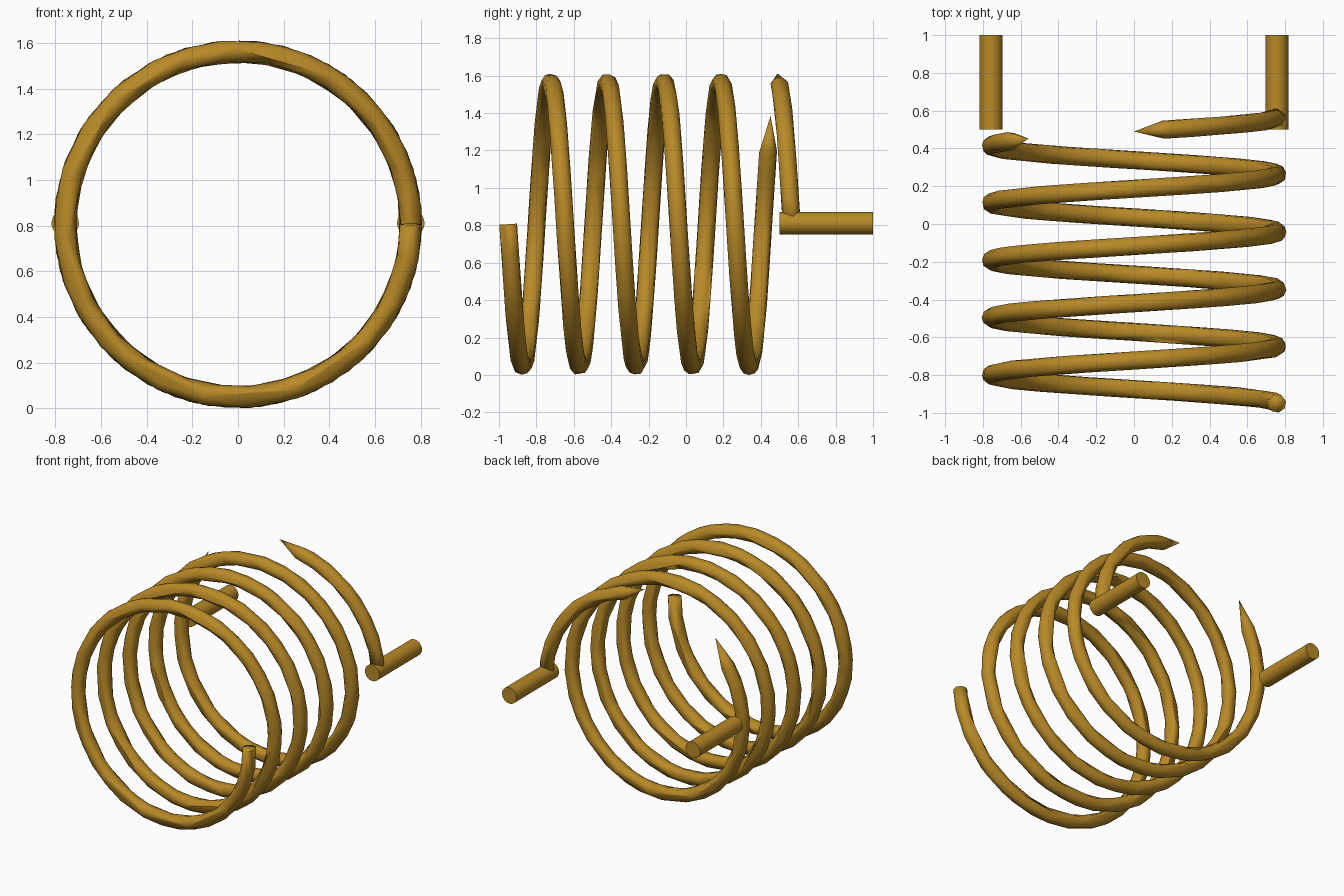
import bpy
import bmesh
from math import sin, cos, pi, radians, ceil
from mathutils import Vector

if "Cube" in bpy.data.objects:
    bpy.data.objects.remove(bpy.data.objects["Cube"], do_unlink=True)

COIL_R, WIRE_R, PITCH = 0.757, 0.048, 0.303
START_Y, AXIS_Z = -0.95, 0.806
SIDES, STEPS = 16, 48

brass = bpy.data.materials.new("brass")
brass.use_nodes = True
brass.diffuse_color = (0.48, 0.25, 0.02, 1)
brass.node_tree.nodes["Principled BSDF"].inputs["Base Color"].default_value = brass.diffuse_color


def helix(turn, radius=COIL_R):
    a = turn * 2 * pi
    return Vector((radius * cos(a), START_Y + PITCH * turn, AXIS_Z - radius * sin(a)))


def finish(obj):
    obj.data.materials.append(brass)
    bpy.ops.object.select_all(action='DESELECT')
    obj.select_set(True)
    bpy.context.view_layer.objects.active = obj
    bpy.ops.object.shade_smooth_by_angle(angle=radians(30))


def wire(name, first, last, tip_from, tip_to):
    """Coiled wire from turn first to last, with a spike from tip_from to tip_to."""
    bm = bmesh.new()
    count = ceil(abs(last - first) * STEPS)
    rings = []
    for i in range(count + 1):
        t = first + (last - first) * i / count
        out = Vector((cos(t * 2 * pi), 0, -sin(t * 2 * pi)))
        tangent = (helix(t + 0.001) - helix(t - 0.001)).normalized()
        side = tangent.cross(out)
        ring = []
        for k in range(SIDES):
            a = 2 * pi * k / SIDES
            ring.append(bm.verts.new(helix(t) + WIRE_R * (out * cos(a) + side * sin(a))))
        rings.append(ring)
    for r0, r1 in zip(rings, rings[1:]):
        for k in range(SIDES):
            n = (k + 1) % SIDES
            bm.faces.new((r0[k], r0[n], r1[n], r1[k]))
    bm.faces.new(rings[0])
    # Pointed broken end, leaning to the outside of the coil
    tip = bm.verts.new(helix(tip_to, COIL_R + WIRE_R))
    for k in range(SIDES):
        bm.faces.new((rings[-1][k], rings[-1][(k + 1) % SIDES], tip))
    bmesh.ops.recalc_face_normals(bm, faces=bm.faces)
    mesh = bpy.data.meshes.new(name)
    bm.to_mesh(mesh)
    bm.free()
    obj = bpy.data.objects.new(name, mesh)
    bpy.context.collection.objects.link(obj)
    finish(obj)
    # Coarse, uneven facets along the wire
    facets = obj.modifiers.new("facets", 'DECIMATE')
    facets.ratio = 0.3
    return obj


# Main coil and the detached end of the spring
wire("coil", 0, 4.585, 4.585, 4.628)
wire("broken_end", 5, 4.783, 4.783, 4.75)

# Straight pins behind the coil
for name, sx in (("left_pin", 1), ("right_pin", -1)):
    bpy.ops.mesh.primitive_cylinder_add(
        vertices=32, radius=0.06, depth=0.5,
        location=(sx * COIL_R, 0.75, AXIS_Z + 0.005), rotation=(pi / 2, 0, 0))
    pin = bpy.context.object
    pin.name = name
    finish(pin)
